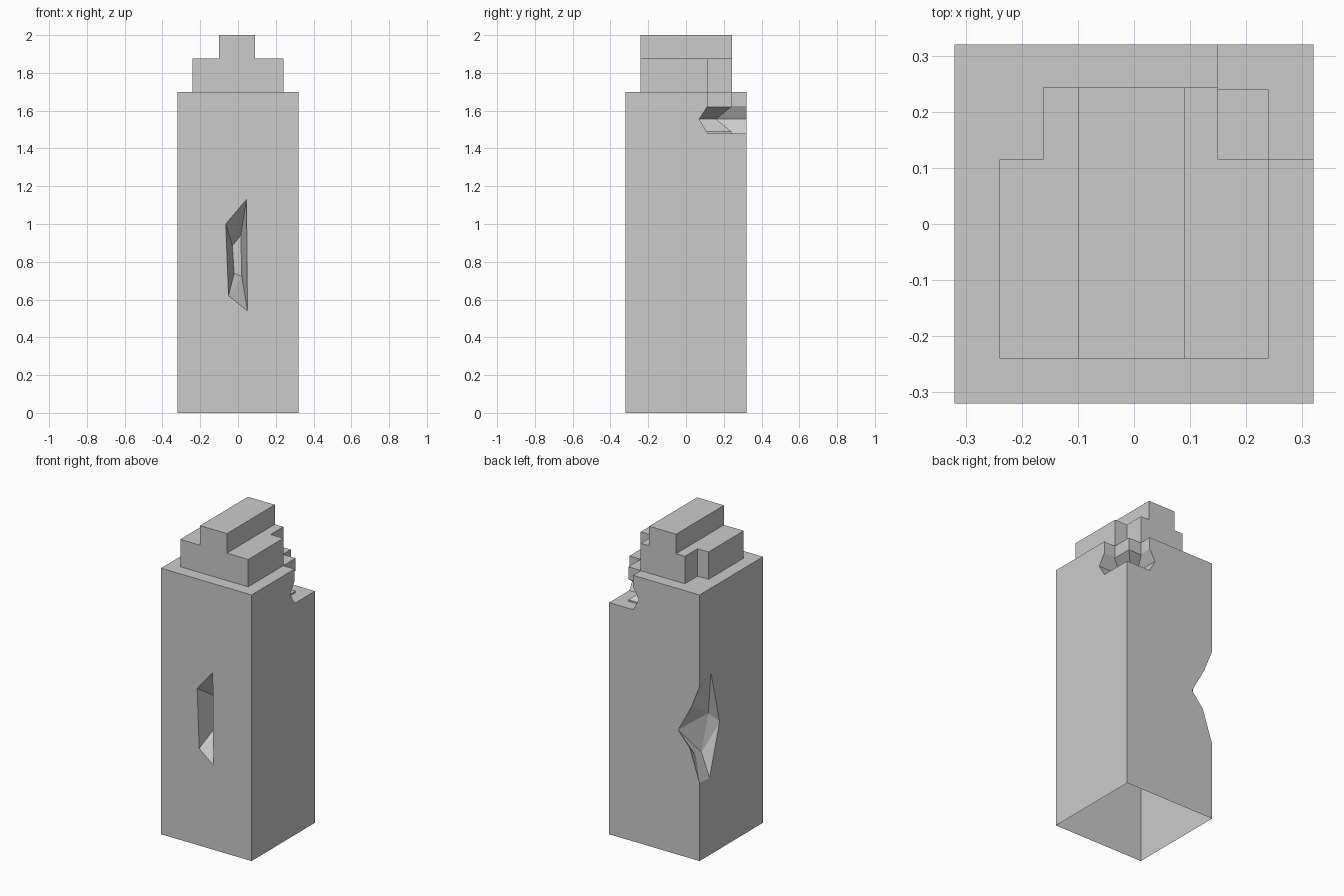
import bpy, bmesh

if "Cube" in bpy.data.objects:
    bpy.data.objects.remove(bpy.data.objects["Cube"])


def make(name, verts, faces):
    mesh = bpy.data.meshes.new(name)
    bm = bmesh.new()
    vs = [bm.verts.new(v) for v in verts]
    for f in faces:
        bm.faces.new([vs[i] for i in f])
    bmesh.ops.triangulate(bm, faces=[f for f in bm.faces if len(f.verts) == 4 and name.endswith("chip")])
    bmesh.ops.recalc_face_normals(bm, faces=bm.faces)
    bm.to_mesh(mesh)
    bm.free()
    ob = bpy.data.objects.new(name, mesh)
    bpy.context.collection.objects.link(ob)
    return ob


def loft(name, rings, bottom=True):
    """Skin a stack of equal-sized rings and cap the ends."""
    n = len(rings[0])
    verts = [p for r in rings for p in r]
    faces = [(k * n + i, k * n + (i + 1) % n, (k + 1) * n + (i + 1) % n, (k + 1) * n + i)
             for k in range(len(rings) - 1) for i in range(n)]
    if bottom:
        faces.append(tuple(reversed(range(n))))
    faces.append(tuple(range(len(verts) - n, len(verts))))
    return make(name, verts, faces)


def rect(x0, y0, x1, y1, z):
    return [(x0, y0, z), (x1, y0, z), (x1, y1, z), (x0, y1, z)]


def subtract(target, cutter):
    mod = target.modifiers.new("cut", 'BOOLEAN')
    mod.operation = 'DIFFERENCE'
    mod.solver = 'EXACT'
    mod.object = cutter
    bpy.context.view_layer.update()
    dg = bpy.context.evaluated_depsgraph_get()
    mesh = bpy.data.meshes.new_from_object(target.evaluated_get(dg))
    target.modifiers.clear()
    target.data = mesh
    bpy.data.objects.remove(cutter)


H = 0.32
pillar = loft("pillar", [rect(-H, -H, H, H, z) for z in (0, 1.7)])

# Broken top corner: the outer shell is missing, a pinched core remains inside
notch = loft("corner_notch", [rect(x, y, 0.5, 0.5, z) for x, y, z in
             ((0.15, 0.115, 1.48), (0.11, 0.07, 1.555), (0.15, 0.115, 1.625), (0.15, 0.115, 1.8))])
core = loft("corner_core", [rect(-0.1, -0.1, c, c, z) for c, z in
            ((0.24, 1.4), (0.24, 1.49), (0.16, 1.555), (0.24, 1.62), (0.24, 1.9))])
subtract(notch, core)
subtract(pillar, notch)

# Tapered chip in the front face
outer = [(-0.065, 1.0), (0.045, 1.13), (0.05, 0.54), (-0.05, 0.62)]
inner = [(-0.03, 0.885), (0.015, 0.94), (0.02, 0.72), (-0.02, 0.74)]
subtract(pillar, loft("front_chip", [[(x, -H - 0.05, z) for x, z in outer],
                                     [(x, -H, z) for x, z in outer],
                                     [(x, -H + 0.17, z) for x, z in inner]]))

# Chip out of the back left edge: (inset from left, inset from back, height)
e = -0.003
pts = [(e, e, 1.12), (e, 0.112, 1.18), (e, 0.203, 0.814), (e, 0.10, 0.487), (e, e, 0.493),
       (0.07, e, 0.71), (0.151, e, 0.80), (0.053, e, 0.98),
       (0.05, 0.16, 0.87), (0.07, 0.12, 0.63), (0.07, 0.063, 0.63), (-0.2, -0.2, 0.8)]
faces = [(0, 1, 8, 7), (1, 2, 8), (2, 3, 9, 8), (3, 4, 10, 9), (4, 5, 10),
         (7, 8, 6), (8, 9, 10, 6), (10, 5, 6)]
faces += [(i, (i + 1) % 8, 11) for i in range(8)]
subtract(pillar, make("edge_chip", [(-H + s, H - t, z) for s, t, z in pts], faces))

# The shaft is open underneath
bm = bmesh.new()
bm.from_mesh(pillar.data)
low = [f for f in bm.faces if all(abs(v.co.z) < 1e-4 for v in f.verts)]
bmesh.ops.delete(bm, geom=low, context='FACES_ONLY')
bm.to_mesh(pillar.data)
bm.free()

# Stepped cap with two missing back corners, and a ridge on top
outline = [(-0.24, -0.24), (0.24, -0.24), (0.24, 0.115), (0.15, 0.115),
           (0.15, 0.243), (-0.162, 0.243), (-0.162, 0.115), (-0.24, 0.115)]
loft("cap_tier", [[(x, y, z) for x, y in outline] for z in (1.7, 1.875)], bottom=False)
loft("cap_ridge", [rect(-0.1, -0.24, 0.09, 0.243, z) for z in (1.875, 2.0)], bottom=False)
